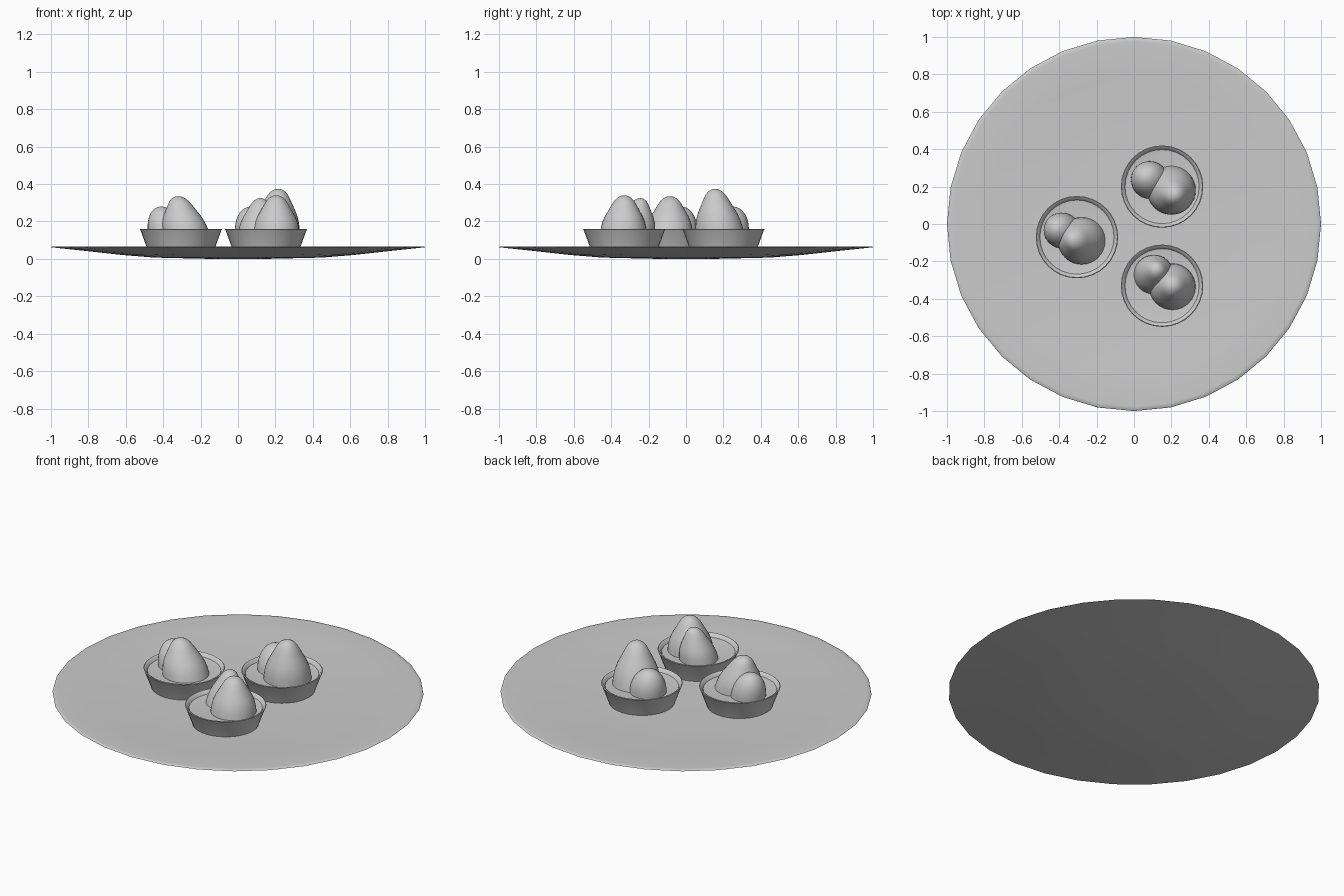
import bpy, bmesh, math

if "Cube" in bpy.data.objects:
    bpy.data.objects.remove(bpy.data.objects["Cube"])


def lathe(name, profile, loc=(0, 0, 0), sides=32, lean=(0, 0)):
    """Revolve (radius, z) points; lean shifts each ring sideways in step with its height."""
    bm = bmesh.new()
    z0, z1 = profile[0][1], profile[-1][1]
    rings = []
    for r, z in profile:
        t = (z - z0) / (z1 - z0)
        ox, oy = lean[0] * t, lean[1] * t
        if r == 0:
            rings.append([bm.verts.new((ox, oy, z))] * sides)
        else:
            rings.append([bm.verts.new((ox + r * math.cos(2 * math.pi * i / sides),
                                        oy + r * math.sin(2 * math.pi * i / sides), z))
                          for i in range(sides)])
    for a, b in zip(rings, rings[1:]):
        for i in range(sides):
            j = (i + 1) % sides
            bm.faces.new(list(dict.fromkeys((a[i], a[j], b[j], b[i]))))
    bmesh.ops.recalc_face_normals(bm, faces=bm.faces)
    mesh = bpy.data.meshes.new(name)
    bm.to_mesh(mesh)
    bm.free()
    ob = bpy.data.objects.new(name, mesh)
    ob.location = loc
    bpy.context.collection.objects.link(ob)
    bpy.ops.object.select_all(action='DESELECT')
    bpy.context.view_layer.objects.active = ob
    ob.select_set(True)
    bpy.ops.object.shade_smooth_by_angle(angle=math.radians(40))
    return ob


# Broad shallow plate
lathe("plate", [(0, 0), (0.15, 0), (0.45, 0.007), (0.62, 0.021), (0.8, 0.041), (1, 0.062),
                (0.995, 0.066), (0.975, 0.067), (0.8, 0.06), (0.6, 0.051), (0.4, 0.047), (0, 0.0465)])

FILL = 0.138  # level of the flat dish floor
BELL = [(1, 0), (0.97, 0.15), (0.91, 0.3), (0.81, 0.45), (0.67, 0.6), (0.54, 0.74),
        (0.42, 0.86), (0.29, 0.94), (0.15, 0.985), (0, 1)]
DOME = [(math.cos(math.radians(a)), math.sin(math.radians(a))) for a in range(0, 81, 10)] + [(0, 1)]


def mound(name, shape, centre, radius, top, peak):
    lathe(name, [(r * radius, z * (top - FILL)) for r, z in shape],
          (centre[0], centre[1], FILL), 32,
          (peak[0] - centre[0], peak[1] - centre[1]))


# Dish centre, then large and small mound: shape, centre, radius, top, peak
dishes = [
    ((0.15, 0.20),
     (BELL, (0.20, 0.18), 0.13, 0.375, (0.215, 0.155)),
     (DOME, (0.085, 0.235), 0.10, 0.28, (0.07, 0.25))),
    ((-0.305, -0.07),
     (BELL, (-0.28, -0.09), 0.126, 0.335, (-0.32, -0.085)),
     (DOME, (-0.385, -0.035), 0.095, 0.28, (-0.41, -0.025))),
    ((0.15, -0.33),
     (BELL, (0.205, -0.335), 0.124, 0.34, (0.205, -0.33)),
     (BELL, (0.105, -0.27), 0.105, 0.325, (0.12, -0.245))),
]
for n, (pos, large, small) in enumerate(dishes, 1):
    lathe(f"dish_{n}", [(0, 0.04), (0.175, 0.04), (0.216, 0.152), (0.22, 0.158), (0.216, 0.161),
                        (0.207, 0.156), (0.198, FILL + 0.003), (0.18, FILL), (0, FILL)],
          (pos[0], pos[1], 0), 32)
    mound(f"large_mound_{n}", *large)
    mound(f"small_mound_{n}", *small)
